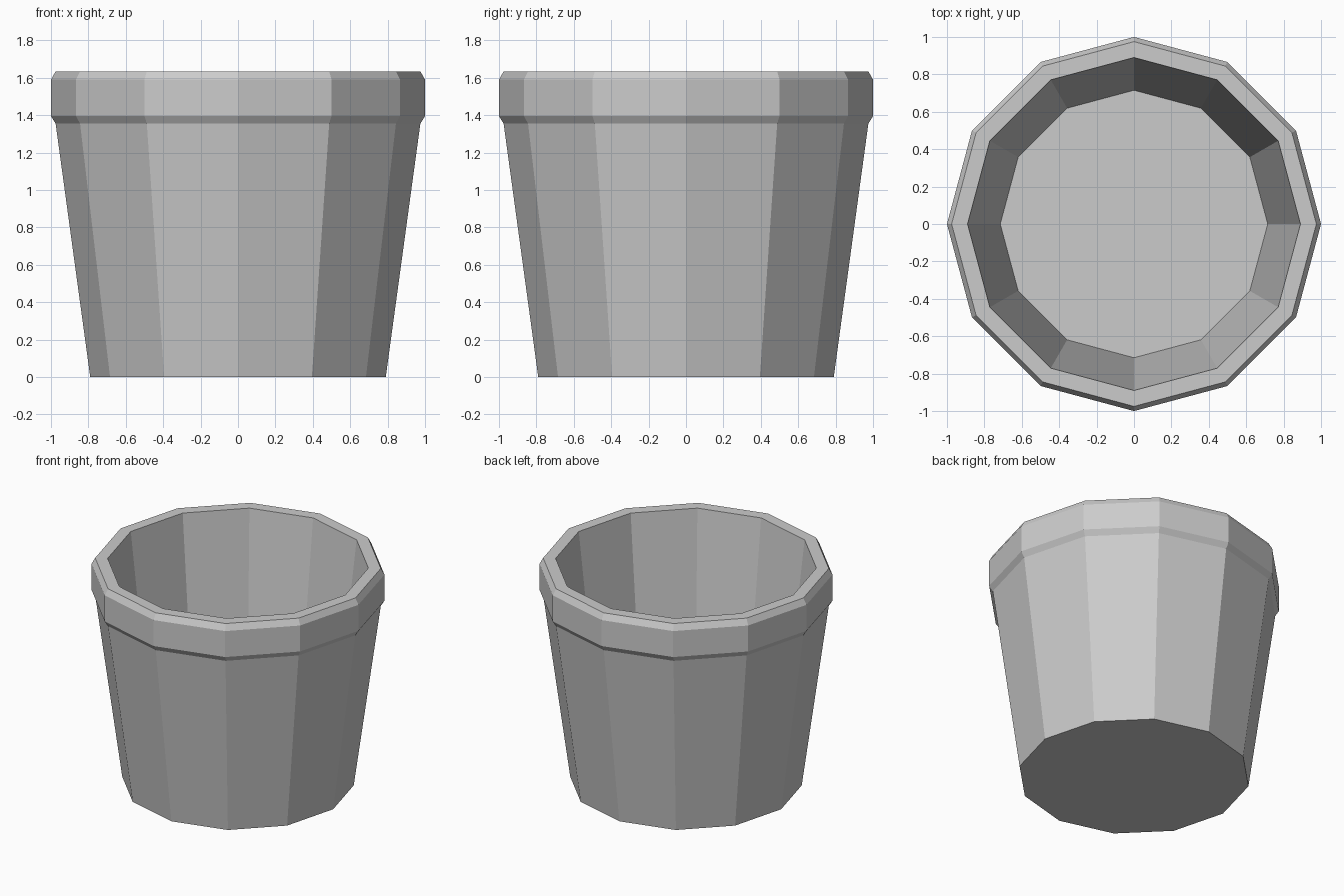
import bpy
import bmesh
from math import cos, sin, tau

if "Cube" in bpy.data.objects:
    bpy.data.objects.remove(bpy.data.objects["Cube"])

SIDES = 12

# Closed profile (radius, height): base, tapered wall, chamfered rim, inner wall, floor
PROFILE = [
    (0.79, 0.0), (0.975, 1.355), (1.0, 1.395), (1.0, 1.59),
    (0.975, 1.635), (0.89, 1.635), (0.715, 0.1),
]


def lathe(name, profile, sides):
    bm = bmesh.new()
    rings = [[bm.verts.new((r * cos(tau * i / sides), r * sin(tau * i / sides), z))
              for i in range(sides)] for r, z in profile]
    for low, high in zip(rings, rings[1:]):
        for i in range(sides):
            j = (i + 1) % sides
            bm.faces.new((low[i], low[j], high[j], high[i]))
    # Underside and inner floor
    bm.faces.new(rings[0][::-1])
    bm.faces.new(rings[-1])
    bmesh.ops.recalc_face_normals(bm, faces=bm.faces)
    mesh = bpy.data.meshes.new(name)
    bm.to_mesh(mesh)
    bm.free()
    obj = bpy.data.objects.new(name, mesh)
    bpy.context.collection.objects.link(obj)
    return obj


# Flower pot with a thick rim
lathe("flower_pot", PROFILE, SIDES)
